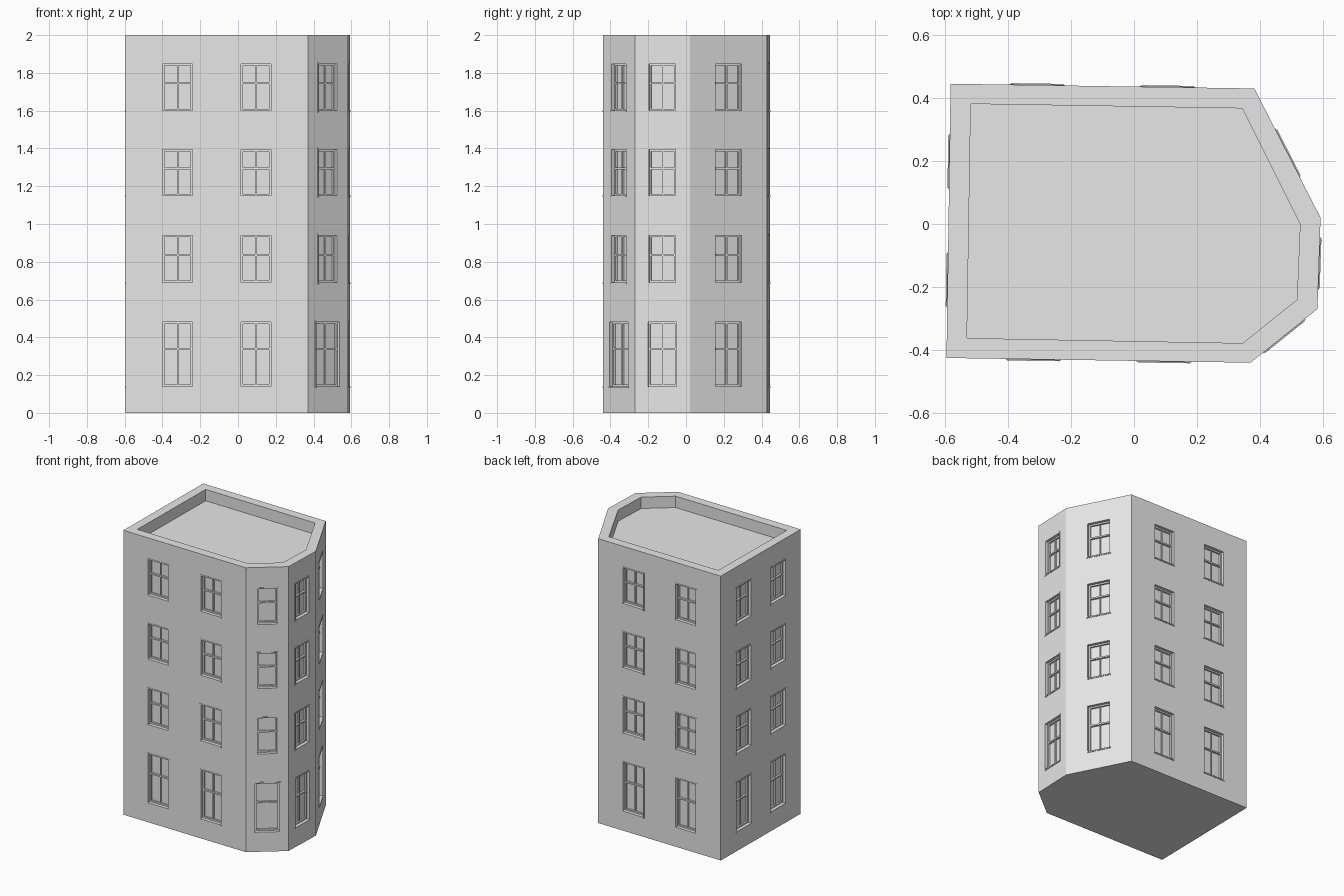
import bpy, bmesh
from mathutils import Matrix, Vector

if "Cube" in bpy.data.objects:
    bpy.data.objects.remove(bpy.data.objects["Cube"])

stone = bpy.data.materials.new("pale_grey_stone")
stone.diffuse_color = (0.8, 0.8, 0.8, 1)
stone.use_nodes = True
stone.node_tree.nodes["Principled BSDF"].inputs["Base Color"].default_value = stone.diffuse_color

H, ROOF = 2.0, 1.92
# Footprint, counter-clockwise from the front left corner, and roof inside the parapet
PLAN = [(-0.595, -0.425), (0.37, -0.44), (0.582, -0.27),
        (0.592, 0.02), (0.382, 0.43), (-0.582, 0.445)]
INNER = [(-0.53, -0.362), (0.345, -0.378), (0.517, -0.24),
         (0.527, 0.0), (0.343, 0.367), (-0.518, 0.381)]
# Window positions along each wall, then upper and ground floor widths
WALLS = [((0.285, 0.715), 0.158, 0.158), ((0.5,), 0.122, 0.156),
         ((0.5,), 0.14, 0.15), ((0.5,), 0.155, 0.155),
         ((0.285, 0.715), 0.158, 0.158), ((0.285, 0.715), 0.158, 0.158)]
FLOORS = [(0.14, 0.48), (0.69, 0.94), (1.15, 1.395), (1.6, 1.848)]
GLASS = -0.03   # depth of the panes behind the wall


def finish(bm, name):
    bmesh.ops.recalc_face_normals(bm, faces=bm.faces)
    mesh = bpy.data.meshes.new(name)
    bm.to_mesh(mesh)
    bm.free()
    mesh.materials.append(stone)
    ob = bpy.data.objects.new(name, mesh)
    bpy.context.collection.objects.link(ob)
    return ob


def box(bm, m, x0, x1, z0, z1, n0, n1):
    """Box in wall coordinates: along the wall, up, outwards."""
    mid = Vector(((x0 + x1) / 2, (z0 + z1) / 2, (n0 + n1) / 2))
    size = Matrix.Diagonal((x1 - x0, z1 - z0, n1 - n0, 1))
    bmesh.ops.create_cube(bm, size=1, matrix=m @ Matrix.Translation(mid) @ size)


def ring(bm, m, w, z0, z1, t, n0, n1):
    """Rectangular frame of bar width t inside the given outline."""
    for s in (-1, 1):
        a, b = sorted((s * w, s * (w - t)))
        box(bm, m, a, b, z0, z1, n0, n1)
    box(bm, m, -w + t, w - t, z0, z0 + t, n0, n1)
    box(bm, m, -w + t, w - t, z1 - t, z1, n0, n1)


# Building shell with parapet and sunken roof
bm = bmesh.new()
rings = [[bm.verts.new((x, y, z)) for x, y in pts]
         for pts, z in ((PLAN, 0), (PLAN, H), (INNER, H), (INNER, ROOF))]
bm.faces.new(rings[0][::-1])
bm.faces.new(rings[-1])
for lo, hi in zip(rings, rings[1:]):
    for i in range(6):
        j = (i + 1) % 6
        bm.faces.new((lo[i], lo[j], hi[j], hi[i]))
shell = finish(bm, "building_shell")

# Window openings, frames, sash bars, surrounds and sills
holes, frames, trims = bmesh.new(), bmesh.new(), bmesh.new()
for i, (spots, w_up, w_ground) in enumerate(WALLS):
    p, q = Vector(PLAN[i]), Vector(PLAN[(i + 1) % 6])
    d = (q - p).normalized()
    for t in spots:
        c = p.lerp(q, t)
        m = Matrix(((d.x, 0, d.y, c.x), (d.y, 0, -d.x, c.y),
                    (0, 1, 0, 0), (0, 0, 0, 1)))
        for k, (z0, z1) in enumerate(FLOORS):
            w = (w_up if k else w_ground) / 2
            zm = z0 + 0.585 * (z1 - z0)
            box(holes, m, -w, w, z0, z1, GLASS, 0.05)
            ring(frames, m, w, z0, z1, 0.01, GLASS - 0.002, -0.018)
            box(frames, m, -w + 0.01, w - 0.01, zm - 0.005, zm + 0.005,
                GLASS - 0.002, -0.016)
            for a, b in ((z0 + 0.01, zm - 0.005), (zm + 0.005, z1 - 0.01)):
                box(frames, m, -0.004, 0.004, a, b, GLASS - 0.002, -0.022)
            ring(trims, m, w + 0.009, z0 - 0.009, z1 + 0.009, 0.009, -0.002, 0.002)
            box(trims, m, -w - 0.004, w + 0.004, z0 - 0.008, z0, -0.002, 0.005)
cutter = finish(holes, "window_cutter")
cutter.hide_render = True
cutter.hide_viewport = True
cutter.display_type = 'WIRE'
finish(frames, "window_frames")
finish(trims, "window_surrounds")

cut = shell.modifiers.new("window_openings", 'BOOLEAN')
cut.operation = 'DIFFERENCE'
cut.solver = 'EXACT'
cut.object = cutter
